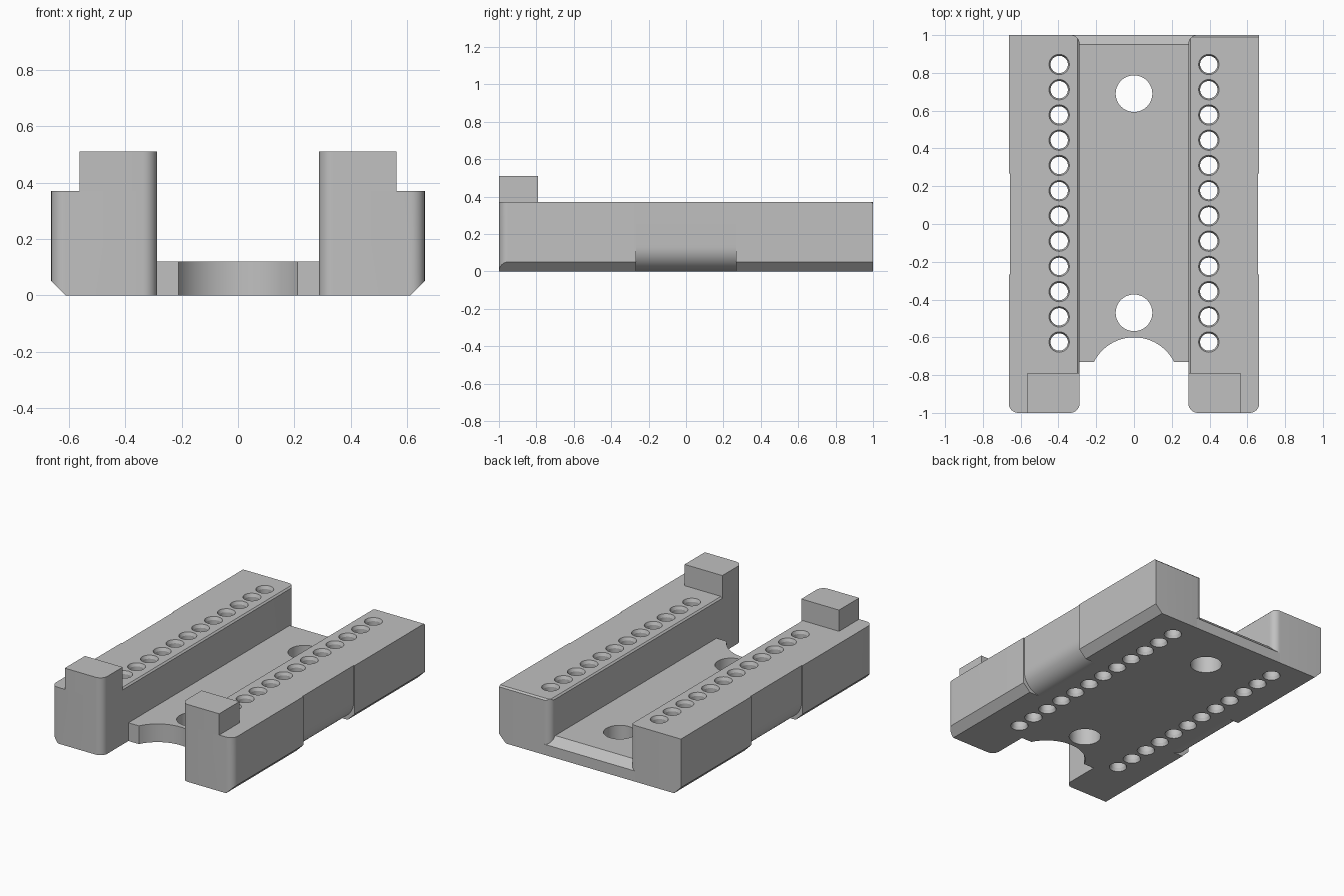
import bpy, bmesh
from math import sin, cos, pi, radians, atan2

default = bpy.data.objects.get("Cube")
if default:
    bpy.data.objects.remove(default)

grey = bpy.data.materials.new("machined_grey")
grey.use_nodes = True
grey.diffuse_color = (0.53, 0.53, 0.53, 1)
grey.node_tree.nodes["Principled BSDF"].inputs["Base Color"].default_value = grey.diffuse_color

# Main dimensions
INNER, OUTER, RECESS = 0.288, 0.663, 0.657
RAIL_H, STOP_H, BASE_H = 0.37, 0.51, 0.12
STOP_X, STOP_Y, BASE_Y = 0.563, -0.79, -0.73
CORNER, BACK_R, SIDE_R = 0.05, 0.045, 0.13


def make_object(name, bm):
    bmesh.ops.recalc_face_normals(bm, faces=bm.faces)
    mesh = bpy.data.meshes.new(name)
    bm.to_mesh(mesh)
    bm.free()
    mesh.materials.append(grey)
    obj = bpy.data.objects.new(name, mesh)
    bpy.context.collection.objects.link(obj)
    return obj


def prism(name, outline, axis, lo, hi):
    """Extrude a 2D outline along the named axis."""
    place = {"x": lambda a, b, t: (t, a, b),
             "y": lambda a, b, t: (a, t, b),
             "z": lambda a, b, t: (a, b, t)}[axis]
    bm = bmesh.new()
    face = bm.faces.new([bm.verts.new(place(a, b, lo)) for a, b in outline])
    side = bmesh.ops.extrude_face_region(bm, geom=[face])
    moved = [v for v in side["geom"] if isinstance(v, bmesh.types.BMVert)]
    bmesh.ops.translate(bm, verts=moved, vec=place(0, 0, hi - lo))
    return make_object(name, bm)


def turned(name, profile, centres, sides=32):
    """Closed round solids with a (radius, height) profile at each centre."""
    bm = bmesh.new()
    for cx, cy in centres:
        rings = [[bm.verts.new((cx + r * cos(2 * pi * i / sides),
                                cy + r * sin(2 * pi * i / sides), z))
                  for i in range(sides)] for r, z in profile]
        for low, high in zip(rings, rings[1:]):
            for i in range(sides):
                j = (i + 1) % sides
                bm.faces.new((low[i], low[j], high[j], high[i]))
        bm.faces.new(rings[0][::-1])
        bm.faces.new(rings[-1])
    return make_object(name, bm)


def arc(cx, cy, r, start, end, steps=8):
    angles = [radians(start + (end - start) * i / steps) for i in range(steps + 1)]
    return [(cx + r * cos(a), cy + r * sin(a)) for a in angles]


def flip(points, side):
    return [(side * x, y) for x, y in points]


def cut(obj, *cutters):
    bpy.context.view_layer.objects.active = obj
    for cutter in cutters:
        mod = obj.modifiers.new("cut", "BOOLEAN")
        mod.operation, mod.solver, mod.object = "DIFFERENCE", "EXACT", cutter
        bpy.ops.object.modifier_apply(modifier=mod.name)
        bpy.data.objects.remove(cutter)


def finish(obj):
    bpy.ops.object.select_all(action="DESELECT")
    obj.select_set(True)
    bpy.context.view_layer.objects.active = obj
    bpy.ops.object.shade_smooth_by_angle(angle=radians(20))


inner_front = arc(INNER + CORNER, -1 + CORNER, CORNER, 180, 270)
outer_front = arc(OUTER - CORNER, -1 + CORNER, CORNER, 270, 360)
inner_back = arc(INNER + BACK_R, 1 - BACK_R, BACK_R, 90, 180)

for side, label in ((1, "left"), (-1, "right")):
    # Rail with rounded corners
    plan = inner_front + outer_front + [(OUTER, 1)] + inner_back
    rail = prism(label + "_rail", flip(plan, side), "z", 0, RAIL_H)

    # Chamfer along the outer lower edge
    lower = [(OUTER - 0.07, -0.02), (OUTER + 0.02, -0.02), (OUTER + 0.02, 0.07)]
    # Bevel along the inner upper edge
    upper = [(INNER - 0.01, RAIL_H - 0.02), (INNER - 0.01, RAIL_H + 0.01),
             (INNER + 0.02, RAIL_H + 0.01)]
    # Shallow grip recess with a rounded lower edge
    grip = arc(RECESS - SIDE_R, SIDE_R, SIDE_R, 270, 360, 12)
    grip += [(RECESS, 0.4), (0.7, 0.4), (0.7, -0.02), (RECESS - SIDE_R, -0.02)]
    cut(rail,
        prism("lower_cutter", flip(lower, side), "y", -1.1, 1.1),
        prism("upper_cutter", flip(upper, side), "y", STOP_Y, 1.1),
        prism("grip_cutter", flip(grip, side), "y", -0.267, 0.267))
    if side == 1:
        edge = [(0.98, RAIL_H + 0.01), (1.01, RAIL_H + 0.01), (1.01, RAIL_H - 0.02)]
        cut(rail, prism("edge_cutter", edge, "x", 0.2, 0.8))

    # Row of through holes, countersunk at both ends
    wide, bore = 0.058, 0.046
    profile = [(wide, -0.01), (bore, 0.02), (bore, RAIL_H - 0.02), (wide, RAIL_H + 0.01)]
    centres = [(side * 0.396, -0.625 + i * 0.1336) for i in range(12)]
    cut(rail, turned("hole_cutter", profile, centres))
    finish(rail)

    # Raised stop on the front of the rail
    plan = inner_front + [(STOP_X, -1), (STOP_X, STOP_Y), (INNER, STOP_Y)]
    finish(prism(label + "_stop", flip(plan, side), "z", RAIL_H, STOP_H))

# Base plate between the rails, with a curved notch in the front
notch_r, notch_y = 0.238, -0.838
start = atan2(BASE_Y - notch_y, 0.212) * 180 / pi
notch = arc(0, notch_y, notch_r, 180 - start, start, 24)
corner = inner_back[::-1]
plan = [(-INNER, BASE_Y)] + notch + [(INNER, BASE_Y)] + corner + flip(corner[::-1], -1)
base = prism("base_plate", plan, "z", 0, BASE_H)
slope = [(0.94, BASE_H + 0.01), (1.01, BASE_H + 0.01), (1.01, BASE_H - 0.06)]
cut(base,
    prism("slope_cutter", slope, "x", -0.5, 0.5),
    turned("bolt_cutter", [(0.097, -0.05), (0.097, 0.2)], [(0, 0.69), (0, -0.47)], 48))
finish(base)
